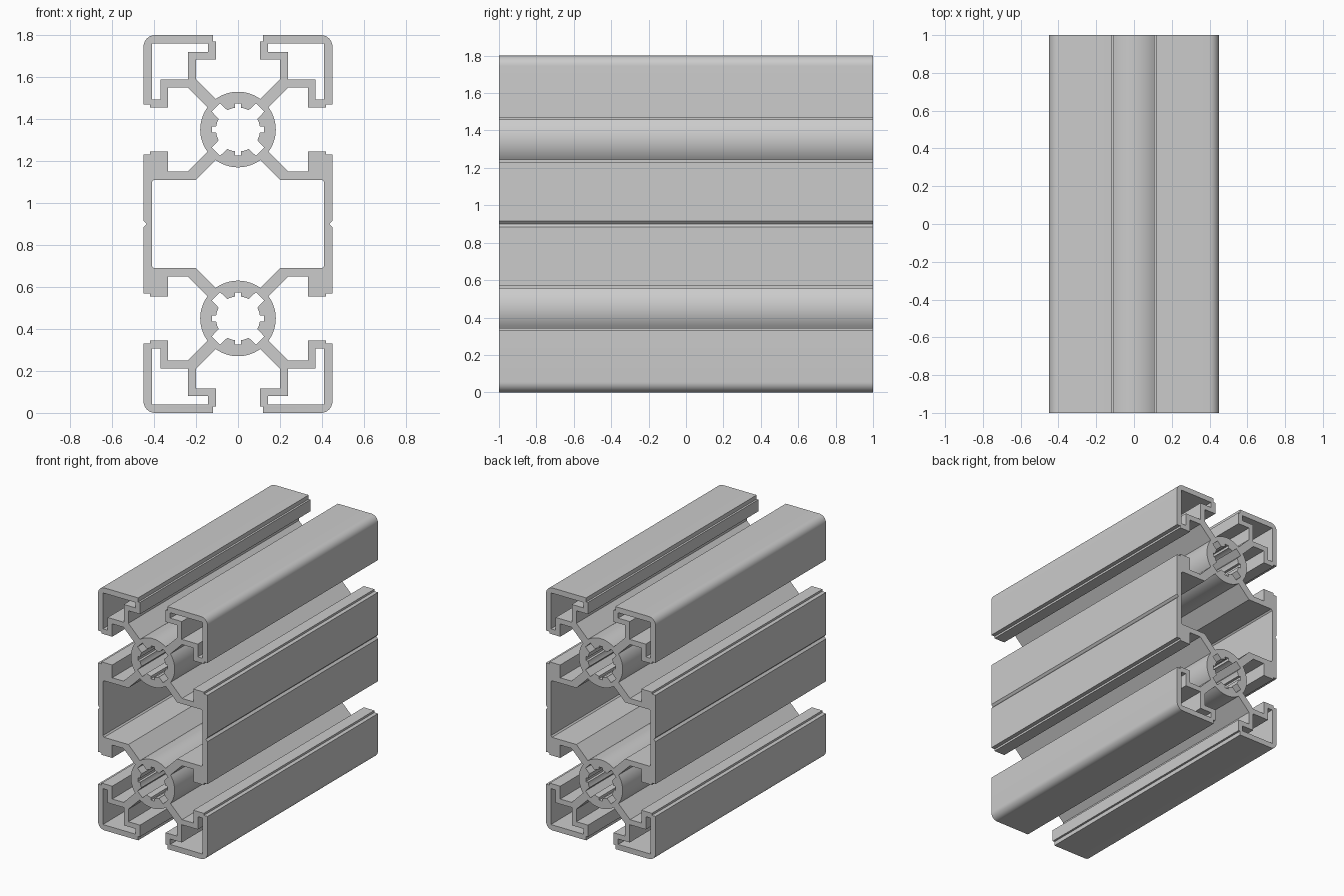
import bpy
import bmesh
from math import sin, cos, radians, pi

cube = bpy.data.objects.get("Cube")
if cube:
    bpy.data.objects.remove(cube, do_unlink=True)

HALF_LENGTH = 1.0
CORE_Z = 0.45        # screw channel offset from the middle of the section
RING_R = 0.18        # outer radius of the screw channel


def arc(r, start, end, steps, cx=0.0, cy=0.0):
    angles = [radians(start + (end - start) * i / steps) for i in range(steps + 1)]
    return [(cx + r * cos(a), cy + r * sin(a)) for a in angles]


def shift(points, dy):
    return [(x, y + dy) for x, y in points]


def flip(points, sx, sy):
    return [(x * sx, y * sy) for x, y in points]


def tidy(points):
    """Drop points that repeat the one before them."""
    return [p for i, p in enumerate(points)
            if abs(p[0] - points[i - 1][0]) + abs(p[1] - points[i - 1][1]) > 1e-5]


def four_way(quarter):
    """Mirror a top-right quarter path into a closed symmetric loop."""
    right = quarter + flip(quarter, 1, -1)[::-1]
    return tidy(right + flip(right, -1, 1)[::-1])


def diagonal_mirror(half):
    return [(y, x) for x, y in half[::-1]]


# Outer outline: ring, T-slot lip, rounded corner, side slot, grooved side wall
lip = [(0.2, 0.24), (0.2, 0.333), (0.105, 0.333), (0.105, 0.42),
       (0.12, 0.42), (0.12, 0.45)]
side_wall = [(0.24, -0.2), (0.333, -0.2), (0.333, -0.105), (0.42, -0.105),
             (0.42, -0.12), (0.45, -0.12), (0.45, -0.435), (0.436, -CORE_Z)]
outline = (arc(RING_R, 90, 54, 8) + lip + arc(0.055, 90, 0, 10, 0.395, 0.395)
           + diagonal_mirror(lip) + arc(RING_R, 36, -36, 16) + side_wall)
loops = [four_way(shift(outline, CORE_Z))]

# Central chamber between the two screw channels
chamber = arc(RING_R, -90, -54, 8) + [(0.2, -0.24), (0.4, -0.24), (0.41, -0.25)]
loops.append(four_way(shift(chamber, CORE_Z)))

# Hollow corner pockets
pocket_half = [(0.238, 0.238), (0.238, 0.37), (0.143, 0.37), (0.143, 0.41)]
pocket = pocket_half + [(0.41, 0.41)] + diagonal_mirror(pocket_half)[:-1]
for sx in (1, -1):
    for sy in (1, -1):
        loops.append(flip(shift(pocket, CORE_Z), sx, sy))

# Screw bores: four pads with a key notch, split by diagonal slots
pad_edge, notch_edge = 29, 8
bore_half = (arc(0.105, notch_edge, pad_edge, 4))
bore_quarter = ([(0.123, 0.015)] + bore_half + [(0.125, 0.085)])
bore_quarter += diagonal_mirror(bore_quarter)
bore = []
for k in range(4):
    c, s = round(cos(k * pi / 2)), round(sin(k * pi / 2))
    bore += [(x * c - y * s, x * s + y * c) for x, y in bore_quarter]
for side in (1, -1):
    loops.append(shift(bore, side * CORE_Z))

# Fill the section with its holes and extrude it along the length
curve = bpy.data.curves.new("extruded_rail", "CURVE")
curve.dimensions = "2D"
curve.fill_mode = "BOTH"
curve.extrude = HALF_LENGTH
for loop in loops:
    spline = curve.splines.new("POLY")
    spline.points.add(len(loop) - 1)
    for point, (x, y) in zip(spline.points, loop):
        point.co = (x, y, 0, 1)
    spline.use_cyclic_u = True

rail = bpy.data.objects.new("extruded_rail", curve)
bpy.context.collection.objects.link(rail)
rail.rotation_euler.x = pi / 2
rail.location.z = 0.9
bpy.ops.object.select_all(action="DESELECT")
rail.select_set(True)
bpy.context.view_layer.objects.active = rail
bpy.ops.object.convert(target="MESH")
rail = bpy.context.object
bpy.ops.object.transform_apply(location=True, rotation=True, scale=True)

# Weld caps to walls and smooth only the rounded surfaces
bm = bmesh.new()
bm.from_mesh(rail.data)
bmesh.ops.remove_doubles(bm, verts=bm.verts, dist=1e-4)
bmesh.ops.recalc_face_normals(bm, faces=bm.faces)
bm.to_mesh(rail.data)
bm.free()
bpy.ops.object.shade_smooth_by_angle(angle=radians(30))
